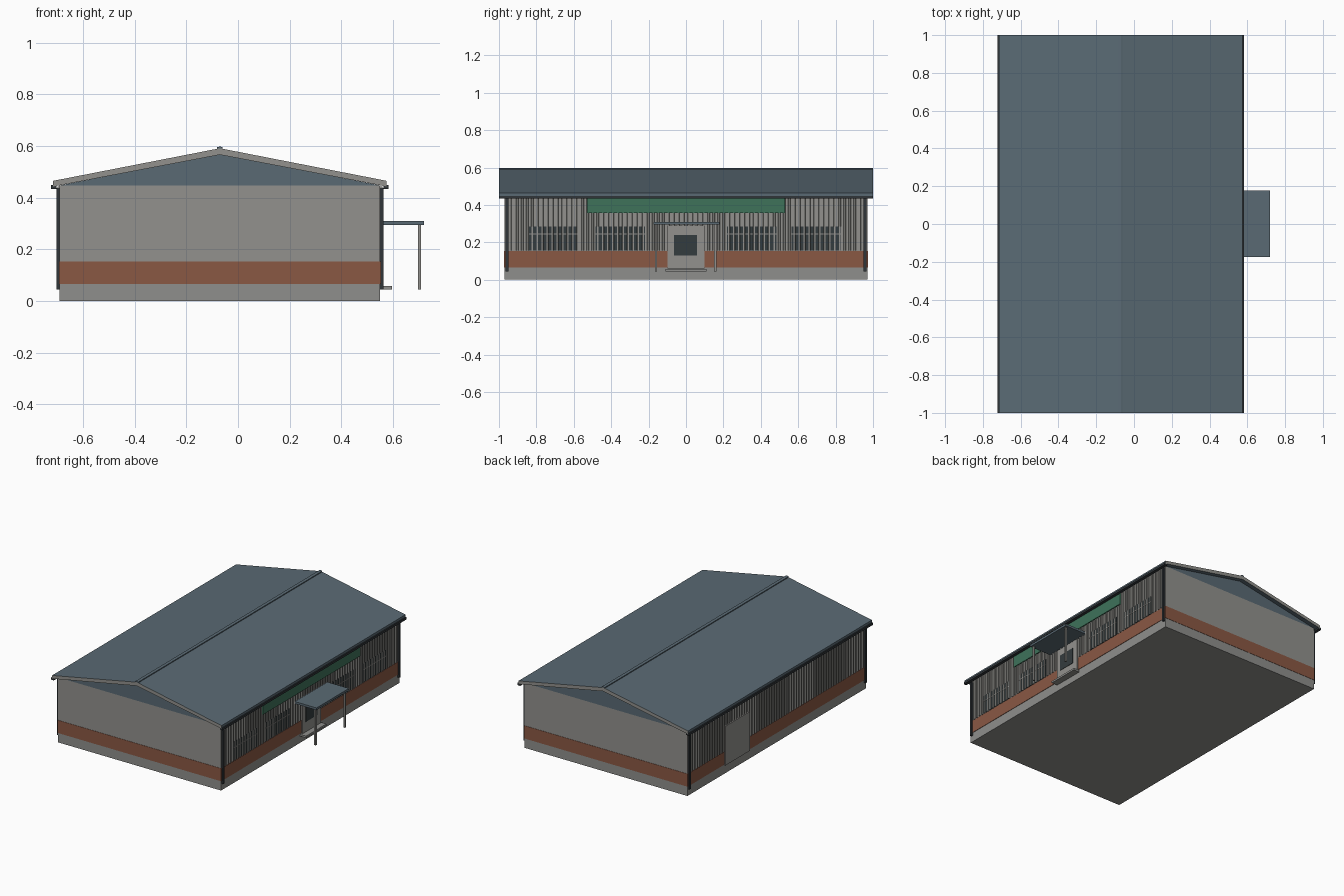
import bpy, bmesh

if "Cube" in bpy.data.objects:
    bpy.data.objects.remove(bpy.data.objects["Cube"], do_unlink=True)


def material(name, rgb):
    # sRGB bytes converted to linear values
    lin = [((c / 255 + 0.055) / 1.055) ** 2.4 for c in rgb] + [1]
    m = bpy.data.materials.new(name)
    m.use_nodes = True
    m.diffuse_color = lin
    m.node_tree.nodes["Principled BSDF"].inputs["Base Color"].default_value = lin
    return m


wall_grey = material("wall grey", (146, 145, 141))
concrete = material("concrete grey", (143, 143, 140))
brick = material("brick red", (138, 88, 68))
slate = material("slate blue", (90, 106, 116))
dark = material("dark trim", (48, 53, 57))
glass = material("dark glass", (52, 60, 62))
green = material("sign green", (62, 114, 90))

CX = -0.07      # centre line of the hall
HALF_W = 0.62   # half width of the walls
HALF_L = 0.97   # half length of the walls
EAVE = 0.447    # wall height


def mesh_object(name, bm, *mats):
    bmesh.ops.recalc_face_normals(bm, faces=bm.faces)
    me = bpy.data.meshes.new(name)
    bm.to_mesh(me)
    bm.free()
    ob = bpy.data.objects.new(name, me)
    bpy.context.collection.objects.link(ob)
    for m in mats:
        me.materials.append(m)
    return ob


def box(name, x, y, z, mat):
    bm = bmesh.new()
    bmesh.ops.create_cube(bm, size=1)
    for v in bm.verts:
        for i, (lo, hi) in enumerate((x, y, z)):
            v.co[i] = hi if v.co[i] > 0 else lo
    return mesh_object(name, bm, mat)


def prism(name, outline, y0, y1, *mats):
    # x-z outline extruded along y
    bm = bmesh.new()
    face = bm.faces.new([bm.verts.new((x, y0, z)) for x, z in outline])
    ext = bmesh.ops.extrude_face_region(bm, geom=[face])
    for v in ext["geom"]:
        if isinstance(v, bmesh.types.BMVert):
            v.co.y = y1
    return mesh_object(name, bm, *mats)


def side_x(side, near, far):
    # x range measured outward from a long wall
    a, b = CX + side * (HALF_W + near), CX + side * (HALF_W + far)
    return min(a, b), max(a, b)


# Walls, plinth and brick band
box("walls", (CX - HALF_W, CX + HALF_W), (-HALF_L, HALF_L), (0.15, EAVE), wall_grey)
box("plinth", (CX - HALF_W, CX + HALF_W), (-HALF_L, HALF_L), (0, 0.065), concrete)
box("brick_band", (CX - HALF_W - 0.003, CX + HALF_W + 0.003),
    (-HALF_L - 0.002, HALF_L + 0.002), (0.065, 0.153), brick)

# Gable infill
prism("gable", [(CX - HALF_W, EAVE), (CX + HALF_W, EAVE), (CX, 0.568)],
      -HALF_L, HALF_L, slate)

# Pitched roof with pale verge boards on its end faces
HALF_R = 0.645
roof = prism("roof", [(CX - HALF_R, 0.443), (CX - HALF_R, 0.465), (CX, 0.591),
                      (CX + HALF_R, 0.465), (CX + HALF_R, 0.443), (CX, 0.566)],
             -1, 1, slate, wall_grey)
for p in roof.data.polygons:
    p.material_index = int(abs(p.normal.y) > 0.9)

# Folded ridge cap
prism("ridge_cap", [(CX - 0.011, 0.588), (CX - 0.011, 0.595), (CX, 0.598),
                    (CX + 0.011, 0.595), (CX + 0.011, 0.588)], -1, 1, slate)


def ribbed_cladding(name, side):
    # trapezoid ribs standing on a long wall
    bm = bmesh.new()
    count, z0, z1 = 72, 0.155, 0.443
    step = 2 * HALF_L / count
    inner, outer = CX + side * (HALF_W - 0.001), CX + side * (HALF_W + 0.008)
    for i in range(count):
        y = -HALF_L + (i + 0.5) * step
        pts = ((inner, y - 0.006), (outer, y - 0.004), (outer, y + 0.004), (inner, y + 0.006))
        low = [bm.verts.new((px, py, z0)) for px, py in pts]
        top = [bm.verts.new((px, py, z1)) for px, py in pts]
        bm.faces.new(low)
        bm.faces.new(top)
        for k in range(4):
            n = (k + 1) % 4
            bm.faces.new((low[k], low[n], top[n], top[k]))
    return mesh_object(name, bm, wall_grey)


# Cladding, gutters and downpipes on both long sides
for side, label in ((1, "left"), (-1, "right")):
    ribbed_cladding(label + "_cladding", side)
    box(label + "_gutter", side_x(side, 0.012, 0.033), (-1, 1), (0.434, 0.449), dark)
    for y, end in ((-0.957, "front"), (0.957, "back")):
        box(f"{label}_{end}_downpipe", side_x(side, -0.002, 0.012),
            (y - 0.007, y + 0.007), (0.045, 0.437), dark)

# Windows behind the ribs, with a thin transom
for i, (y0, y1) in enumerate(((-0.84, -0.575), (-0.485, -0.22), (0.22, 0.485), (0.565, 0.83))):
    box(f"window_{i + 1}", side_x(1, -0.002, 0.004), (y0, y1), (0.157, 0.285), glass)
    box(f"window_transom_{i + 1}", side_x(1, 0, 0.006), (y0, y1), (0.243, 0.248), wall_grey)

# Entrance door, glazing and step
box("entrance_door", side_x(1, 0, 0.010), (-0.1, 0.1), (0.06, 0.29), wall_grey)
box("entrance_glass", side_x(1, 0.006, 0.013), (-0.065, 0.06), (0.13, 0.24), glass)
box("entrance_step", side_x(1, -0.002, 0.045), (-0.11, 0.11), (0.045, 0.058), concrete)

# Canopy on two posts
box("canopy", (0.55, 0.72), (-0.175, 0.178), (0.295, 0.31), slate)
for y, end in ((-0.16, "front"), (0.157, "back")):
    box(end + "_canopy_post", (0.696, 0.708), (y - 0.006, y + 0.006), (0.045, 0.296), wall_grey)

# Blank sign board under the eave
box("sign_board", side_x(1, 0.004, 0.013), (-0.53, 0.53), (0.358, 0.438), green)

# Loading door in the rear long wall
box("loading_door", side_x(-1, 0, 0.010), (0.305, 0.57), (0.06, 0.33), wall_grey)
